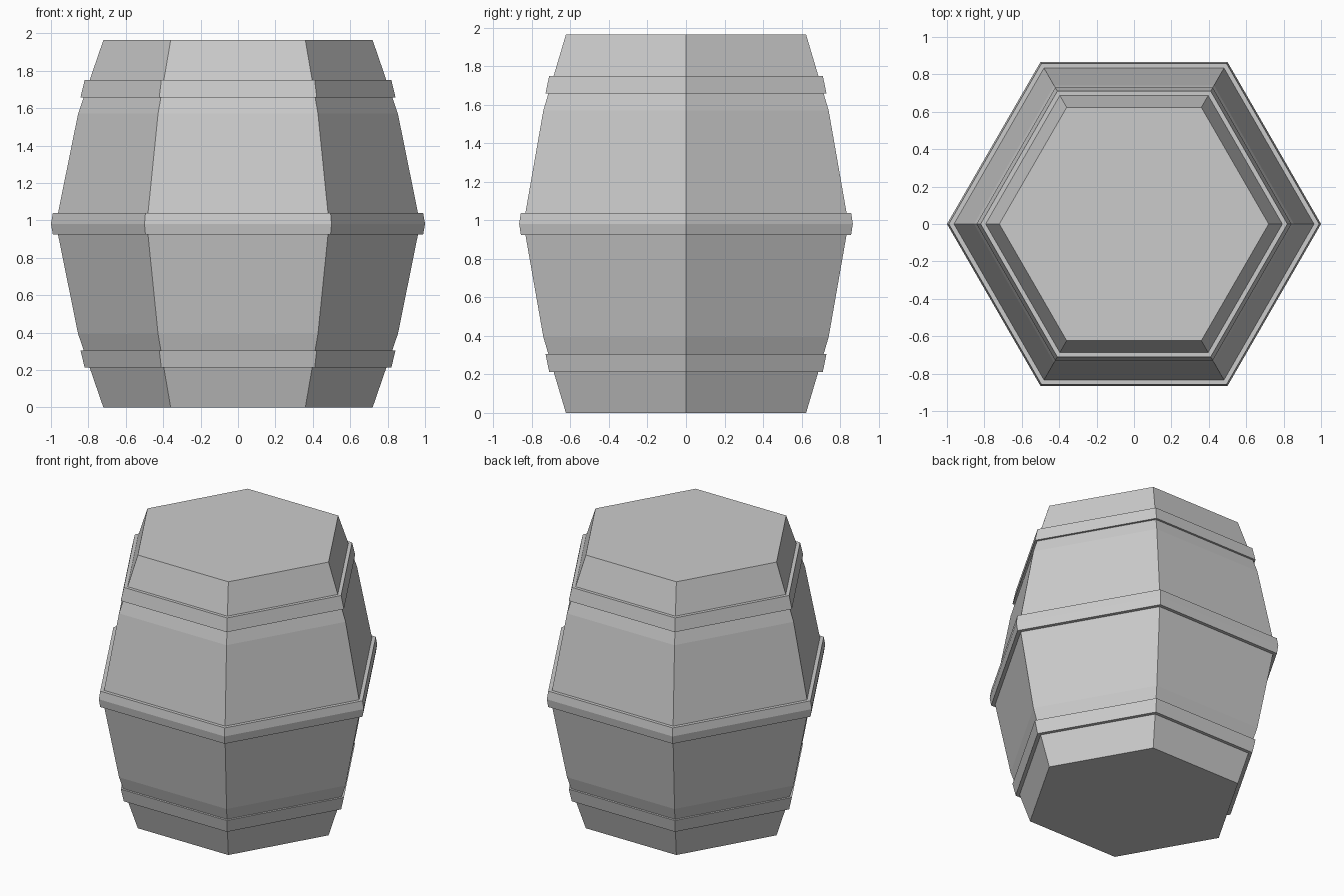
import bpy, bmesh
from math import cos, sin, pi

if "Cube" in bpy.data.objects:
    bpy.data.objects.remove(bpy.data.objects["Cube"])

SIDES = 6
HEIGHT = 1.963
MID = HEIGHT / 2


def ring_verts(bm, r, z):
    return [bm.verts.new((r * cos(2 * pi * i / SIDES), r * sin(2 * pi * i / SIDES), z))
            for i in range(SIDES)]


def lathe(name, profile, closed=False):
    """Revolve (radius, z) points into a six-sided shape, capped or as a closed ring."""
    bm = bmesh.new()
    rings = [ring_verts(bm, r, z) for r, z in profile]
    pairs = list(zip(rings, rings[1:]))
    if closed:
        pairs.append((rings[-1], rings[0]))
    else:
        bm.faces.new(rings[0])
        bm.faces.new(rings[-1])
    for a, b in pairs:
        for i in range(SIDES):
            j = (i + 1) % SIDES
            bm.faces.new((a[i], a[j], b[j], b[i]))
    bmesh.ops.recalc_face_normals(bm, faces=bm.faces)
    mesh = bpy.data.meshes.new(name)
    bm.to_mesh(mesh)
    bm.free()
    obj = bpy.data.objects.new(name, mesh)
    bpy.context.collection.objects.link(obj)
    return obj


def flip(profile):
    """Mirror a profile about the barrel's middle height."""
    return [(r, HEIGHT - z) for r, z in profile]


# Bulging barrel body
lower_half = [(0.72, 0), (0.855, 0.393), (0.974, MID)]
lathe("barrel_body", lower_half + flip(lower_half[:2])[::-1])

# Lower and upper hoops, following the slope of the staves
hoop = [(0.78, 0.213), (0.82, 0.213), (0.842, 0.305), (0.81, 0.305)]
lathe("lower_hoop", hoop, closed=True)
lathe("upper_hoop", flip(hoop), closed=True)

# Middle hoop with a slight ridge
half = 0.057
lathe("middle_hoop", [(0.95, MID - half), (0.99, MID - half), (1.0, MID),
                      (0.99, MID + half), (0.95, MID + half)], closed=True)
